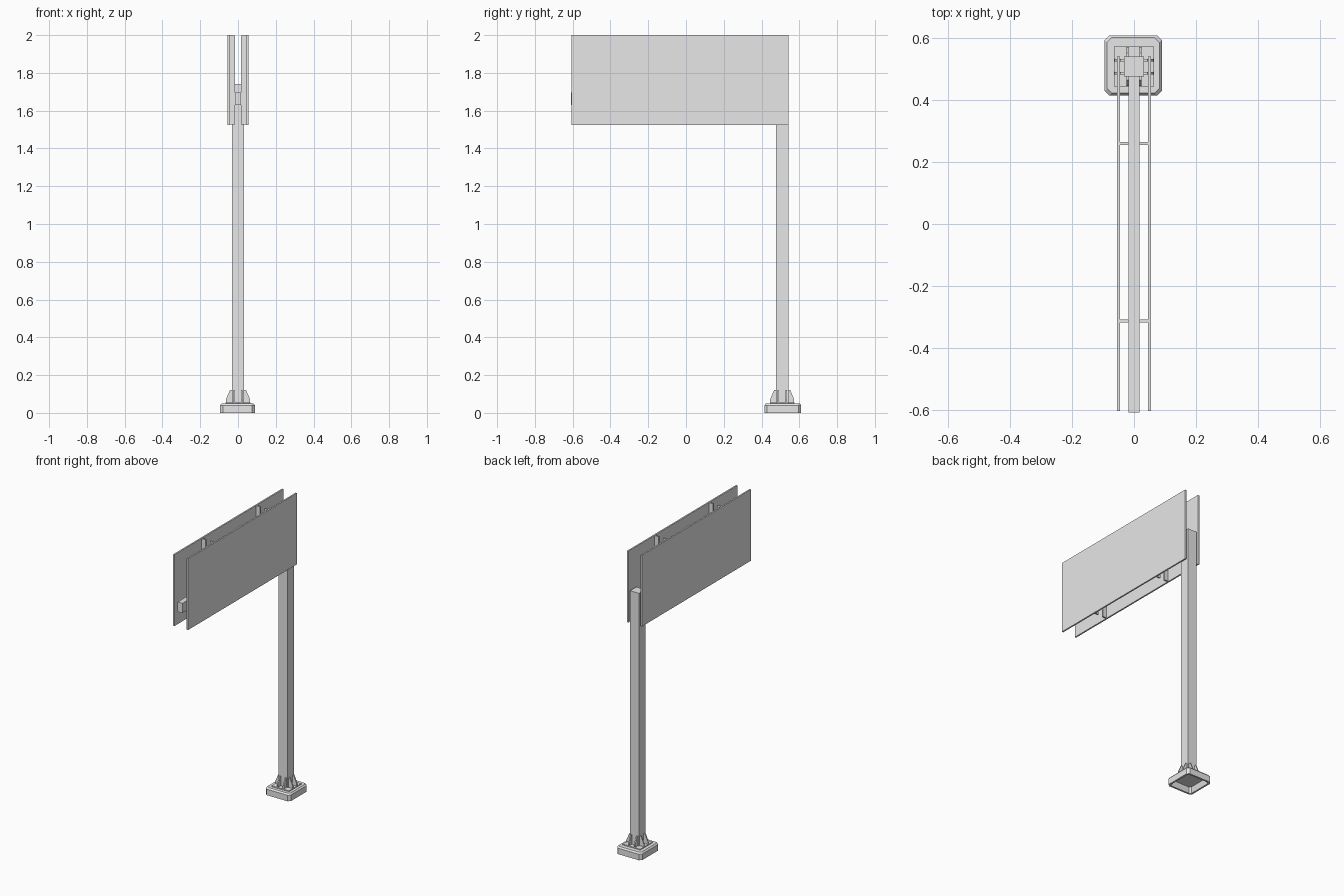
import bpy, bmesh
from math import pi
from mathutils import Matrix, Vector

cube = bpy.data.objects.get("Cube")
if cube:
    bpy.data.objects.remove(cube, do_unlink=True)

GREY = (0.8, 0.8, 0.8, 1)
metal = bpy.data.materials.new("grey metal")
metal.use_nodes = True
metal.diffuse_color = GREY
metal.node_tree.nodes["Principled BSDF"].inputs["Base Color"].default_value = GREY

POST_Y = 0.509


def finish(name, bm):
    bmesh.ops.recalc_face_normals(bm, faces=bm.faces)
    mesh = bpy.data.meshes.new(name)
    bm.to_mesh(mesh)
    bm.free()
    mesh.materials.append(metal)
    obj = bpy.data.objects.new(name, mesh)
    bpy.context.collection.objects.link(obj)
    return obj


def box(name, x, y, z):
    """Box from (min, max) ranges on each axis."""
    bm = bmesh.new()
    bmesh.ops.create_cube(bm, size=1)
    for v in bm.verts:
        v.co = [(a + b) / 2 + c * (b - a) for c, (a, b) in zip(v.co, (x, y, z))]
    return finish(name, bm)


def corner_cut_ring(bm, inset, z, cut):
    """Rectangular ring with cut corners for the footing."""
    hx, hy = 0.0925 - inset, 0.0975 - inset
    pts = [(hx, cut - hy), (hx, hy - cut), (hx - cut, hy), (cut - hx, hy),
           (-hx, hy - cut), (-hx, cut - hy), (cut - hx, -hy), (hx - cut, -hy)]
    return [bm.verts.new((px - 0.0025, py + 0.5125, z)) for px, py in pts]


# Footing: shallow tray, open underneath, with a bevelled top
bm = bmesh.new()
rings = [corner_cut_ring(bm, *r) for r in (
    (0.022, 0.035, 0.01), (0.012, 0, 0.01), (0, 0, 0.015),
    (0, 0.04, 0.015), (0.008, 0.05, 0.015))]
for a, b in zip(rings, rings[1:]):
    for i in range(8):
        j = (i + 1) % 8
        bm.faces.new((a[i], a[j], b[j], b[i]))
bm.faces.new(rings[0])
bm.faces.new(rings[-1])
finish("footing", bm)

# Post, its mounting plate and the horizontal arm
box("mounting_plate", (-0.065, 0.065), (POST_Y - 0.065, POST_Y + 0.065), (0.049, 0.056))
box("post", (-0.033, 0.033), (POST_Y - 0.033, POST_Y + 0.033), (0.05, 1.74))
box("arm", (-0.017, 0.017), (-0.61, POST_Y - 0.03), (1.63, 1.695))

# Gussets: a pair on each side of the post
profile = [(0.032, 0.055), (0.063, 0.055), (0.063, 0.073), (0.043, 0.12), (0.032, 0.12)]
bm = bmesh.new()
for side in range(4):
    turn = Matrix.Translation((0, POST_Y, 0)) @ Matrix.Rotation(side * pi / 2, 4, "Z")
    for offset in (-0.021, 0.021):
        face = bm.faces.new([bm.verts.new(turn @ Vector((r, offset - 0.004, z)))
                             for r, z in profile])
        out = bmesh.ops.extrude_face_region(bm, geom=[face])
        push = turn.to_3x3() @ Vector((0, 0.008, 0))
        bmesh.ops.translate(bm, vec=push, verts=[
            v for v in out["geom"] if isinstance(v, bmesh.types.BMVert)])
finish("gussets", bm)

# Sign panels and the upright brackets joining them to the arm
for side, s in (("right", -1), ("left", 1)):
    box(side + "_panel", sorted((s * 0.045, s * 0.055)), (-0.605, 0.542), (1.525, 2))
    for part, y in (("front", -0.313), ("back", 0.26)):
        box(f"{side}_{part}_bracket", sorted((s * 0.017, s * 0.046)),
            (y - 0.005, y + 0.005), (1.527, 1.998))
